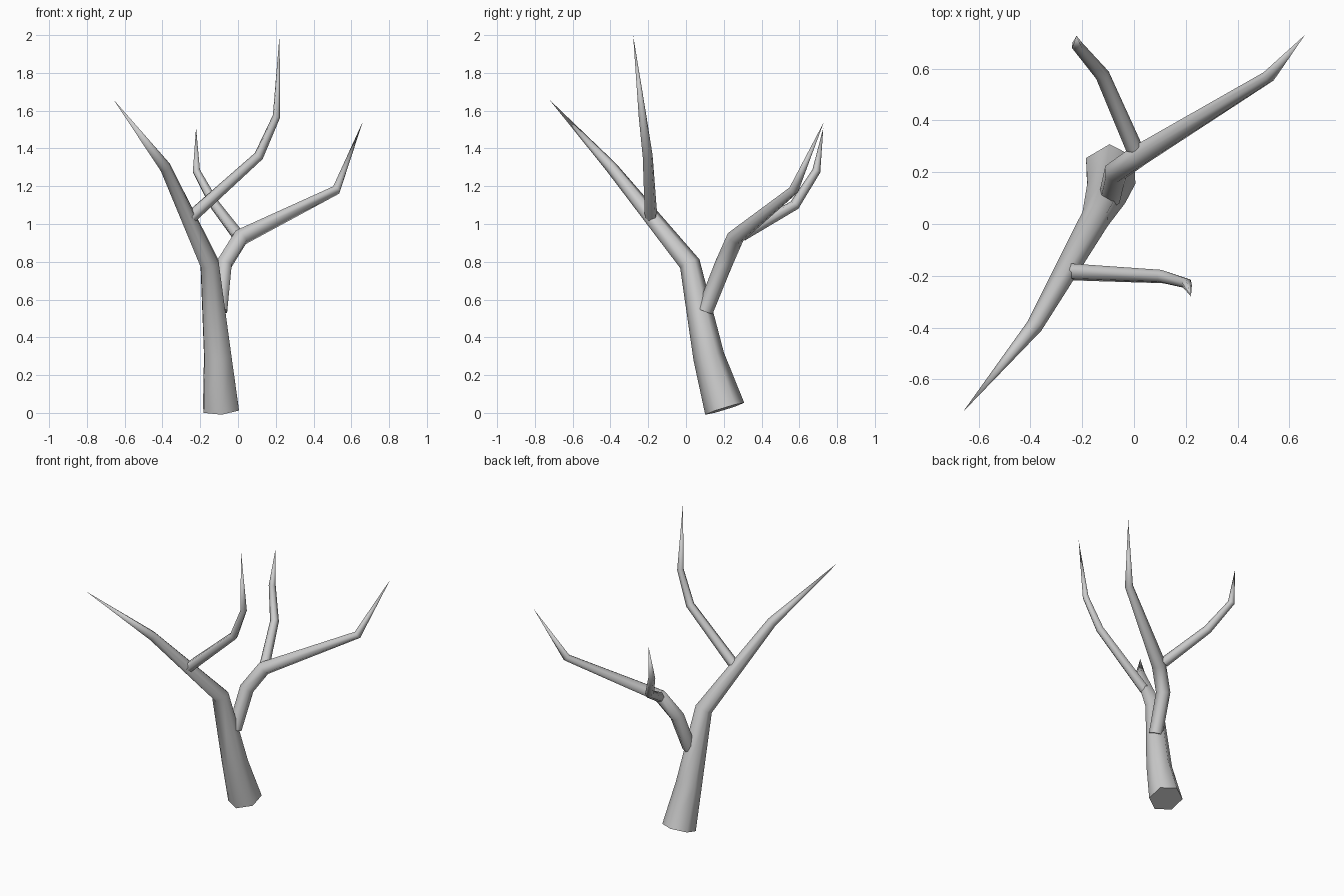
import bpy, bmesh, math
from mathutils import Vector

cube = bpy.data.objects.get("Cube")
if cube:
    bpy.data.objects.remove(cube, do_unlink=True)

SIDES = 6

bark = bpy.data.materials.new("pale_grey_bark")
bark.use_nodes = True
bark.diffuse_color = (0.6, 0.6, 0.6, 1)
bark.node_tree.nodes["Principled BSDF"].inputs["Base Color"].default_value = (0.6, 0.6, 0.6, 1)


def limb(name, path, turn=33):
    """Six-sided tapered tube through (x, y, z, radius) points, ending in a spike."""
    pts = [Vector(p[:3]) for p in path]
    steps = [(b - a).normalized() for a, b in zip(pts, pts[1:])]
    bm = bmesh.new()
    rings = []
    side = Vector((math.cos(math.radians(turn)), math.sin(math.radians(turn)), 0))
    for i, p in enumerate(path[:-1]):
        axis = steps[i] if i == 0 else (steps[i - 1] + steps[i]).normalized()
        side = (side - axis * side.dot(axis)).normalized()
        other = axis.cross(side)
        ring = []
        for k in range(SIDES):
            a = math.tau * k / SIDES
            ring.append(bm.verts.new(pts[i] + (side * math.cos(a) + other * math.sin(a)) * p[3]))
        rings.append(ring)
    tip = bm.verts.new(pts[-1])
    bm.faces.new(rings[0][::-1])
    for k in range(SIDES):
        n = (k + 1) % SIDES
        for lo, hi in zip(rings, rings[1:]):
            bm.faces.new((lo[k], lo[n], hi[n], hi[k]))
        bm.faces.new((rings[-1][k], rings[-1][n], tip))
    bmesh.ops.recalc_face_normals(bm, faces=bm.faces)
    mesh = bpy.data.meshes.new(name)
    bm.to_mesh(mesh)
    bm.free()
    mesh.materials.append(bark)
    obj = bpy.data.objects.new(name, mesh)
    bpy.context.collection.objects.link(obj)
    bpy.ops.object.select_all(action='DESELECT')
    obj.select_set(True)
    bpy.context.view_layer.objects.active = obj
    bpy.ops.object.shade_smooth_by_angle(angle=math.radians(75))
    return obj


# Trunk, running on into the front bough
limb("trunk", [(-0.09, 0.205, 0.022, 0.108), (-0.107, 0.12, 0.3, 0.083),
               (-0.15, 0.02, 0.79, 0.056), (-0.385, -0.395, 1.3, 0.032),
               (-0.66, -0.725, 1.66, 0)])

# Upright branch on the front bough
limb("front_branch", [(-0.245, -0.185, 1.04, 0.034), (0.11, -0.203, 1.36, 0.027),
                      (0.204, -0.23, 1.57, 0.021), (0.22, -0.28, 2.0, 0)])

# Rear bough
limb("rear_bough", [(-0.095, 0.1, 0.54, 0.044), (-0.072, 0.2, 0.79, 0.046),
                    (0.015, 0.262, 0.93, 0.046), (0.52, 0.57, 1.18, 0.026),
                    (0.66, 0.73, 1.54, 0)])

# Small branch on the rear bough
limb("rear_branch", [(0.0, 0.295, 0.94, 0.033), (-0.122, 0.575, 1.1, 0.028),
                     (-0.22, 0.69, 1.28, 0.022), (-0.222, 0.727, 1.51, 0)])
